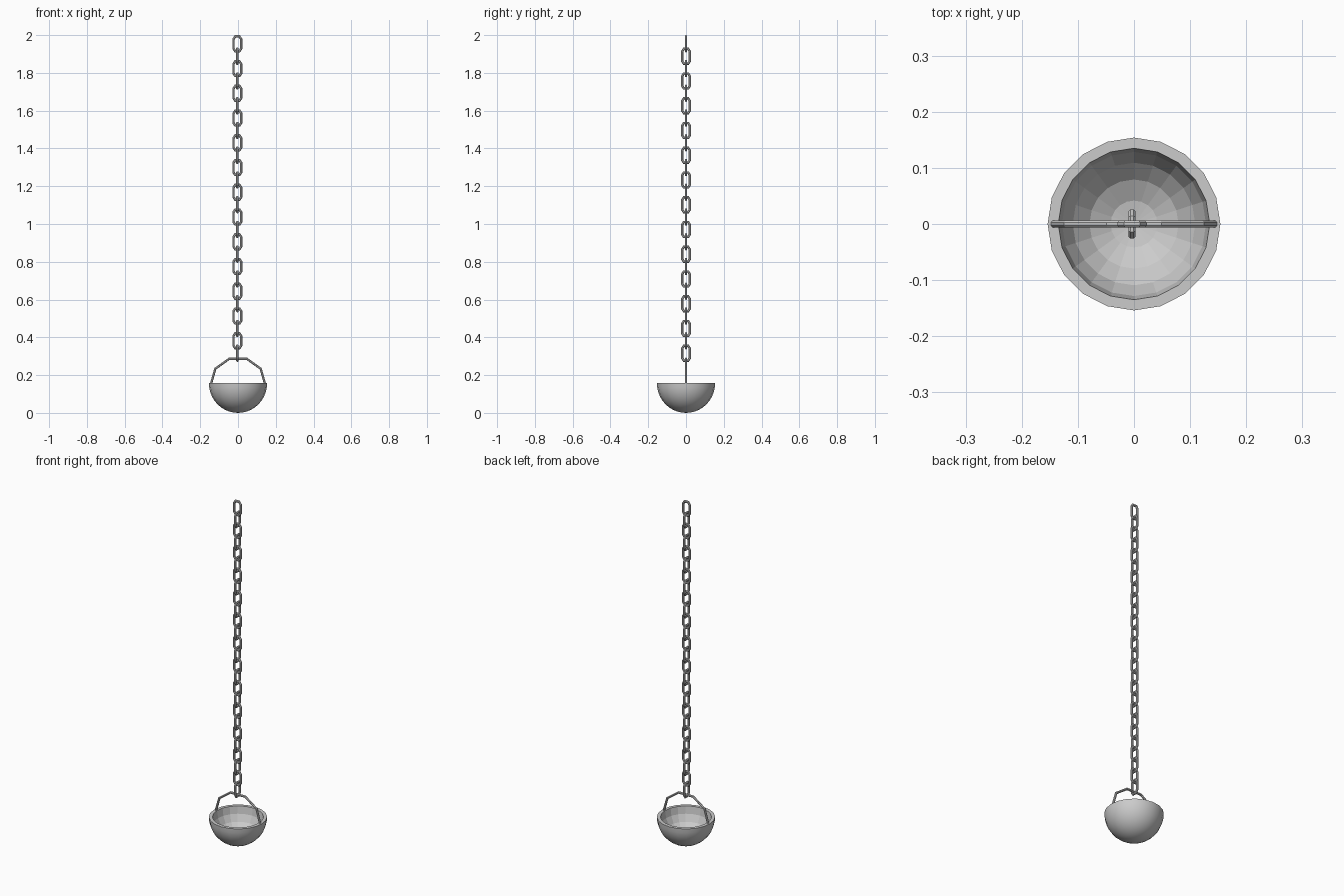
import bpy, bmesh, math
from mathutils import Vector

if "Cube" in bpy.data.objects:
    bpy.data.objects.remove(bpy.data.objects["Cube"])


def make_object(name, bm):
    bmesh.ops.recalc_face_normals(bm, faces=bm.faces)
    mesh = bpy.data.meshes.new(name)
    bm.to_mesh(mesh)
    bm.free()
    obj = bpy.data.objects.new(name, mesh)
    bpy.context.collection.objects.link(obj)
    return obj


def tube(bm, path, radius, sides, closed, normal):
    """Sweep a round section along a flat path, mitred at the corners."""
    n, rings = len(path), []
    for i, p in enumerate(path):
        a = path[i - 1] if closed or i > 0 else p
        b = path[(i + 1) % n] if closed or i < n - 1 else p
        d1, d2 = (p - a).normalized(), (b - p).normalized()
        side = (d1 + d2).normalized().cross(normal)
        mitre = 1.0
        if d1.length and d2.length:
            mitre = 1 / math.cos(d1.angle(d2) / 2)
        rings.append([bm.verts.new(p + radius * (math.cos(t) * mitre * side + math.sin(t) * normal))
                      for t in (2 * math.pi * (k + .5) / sides for k in range(sides))])
    for i in range(n if closed else n - 1):
        r, s = rings[i], rings[(i + 1) % n]
        for k in range(sides):
            j = (k + 1) % sides
            bm.faces.new((r[k], r[j], s[j], s[k]))
    if not closed:
        bm.faces.new(rings[0])
        bm.faces.new(rings[-1])


# Hollow hemispherical bowl: outer shell, flat rim, inner shell
SEG, RINGS, RIM = 20, 5, 0.157
bm = bmesh.new()
arc = [math.pi / 2 * i / RINGS for i in range(RINGS + 1)]
fine = [math.pi / 2 * i / 10 for i in range(11)]
profile = [(0.154 * math.sin(a), RIM - 0.157 * math.cos(a)) for a in fine]
profile += [(0.135 * math.sin(a), RIM - 0.137 * math.cos(a)) for a in reversed(arc)]
verts = [bm.verts.new((r, 0, z)) for r, z in profile]
edges = [bm.edges.new(p) for p in zip(verts, verts[1:])]
bmesh.ops.spin(bm, geom=verts + edges, cent=(0, 0, 0), axis=(0, 0, 1),
               angle=2 * math.pi, steps=SEG, use_duplicate=False)
bmesh.ops.remove_doubles(bm, verts=bm.verts, dist=1e-4)
bowl = make_object("bowl", bm)
# outer shell reads smooth, inner shell is faceted
for f in bowl.data.polygons:
    out = f.center - Vector((0, 0, RIM))
    f.use_smooth = f.normal.dot(out) > 0.05
    
# Angular bail handle standing on the rim
half = [(0.144, 0.150), (0.120, 0.234), (0.047, 0.286)]
path = [Vector((-x, 0, z)) for x, z in half] + [Vector((x, 0, z)) for x, z in reversed(half)]
bm = bmesh.new()
tube(bm, path, 0.0065, 8, False, Vector((0, 1, 0)))
make_object("handle", bm)

# Chain: 26 octagonal links, alternately turned a quarter turn
W, H, R = 0.0200, 0.0395, 0.0068
corner = [(W, -0.026), (W, 0.026), (0.011, H), (-0.011, H),
          (-W, 0.026), (-W, -0.026), (-0.011, -H), (0.011, -H)]
for i in range(26):
    across, normal = Vector((1, 0, 0)), Vector((0, 1, 0))
    if i % 2:
        across, normal = normal, across
    centre = Vector((-0.0035, 0, 2 - H - R - i * 0.0655))
    bm = bmesh.new()
    tube(bm, [centre + across * u + Vector((0, 0, v)) for u, v in corner], R, 8, True, normal)
    make_object(f"chain_link_{i + 1:02d}", bm)
